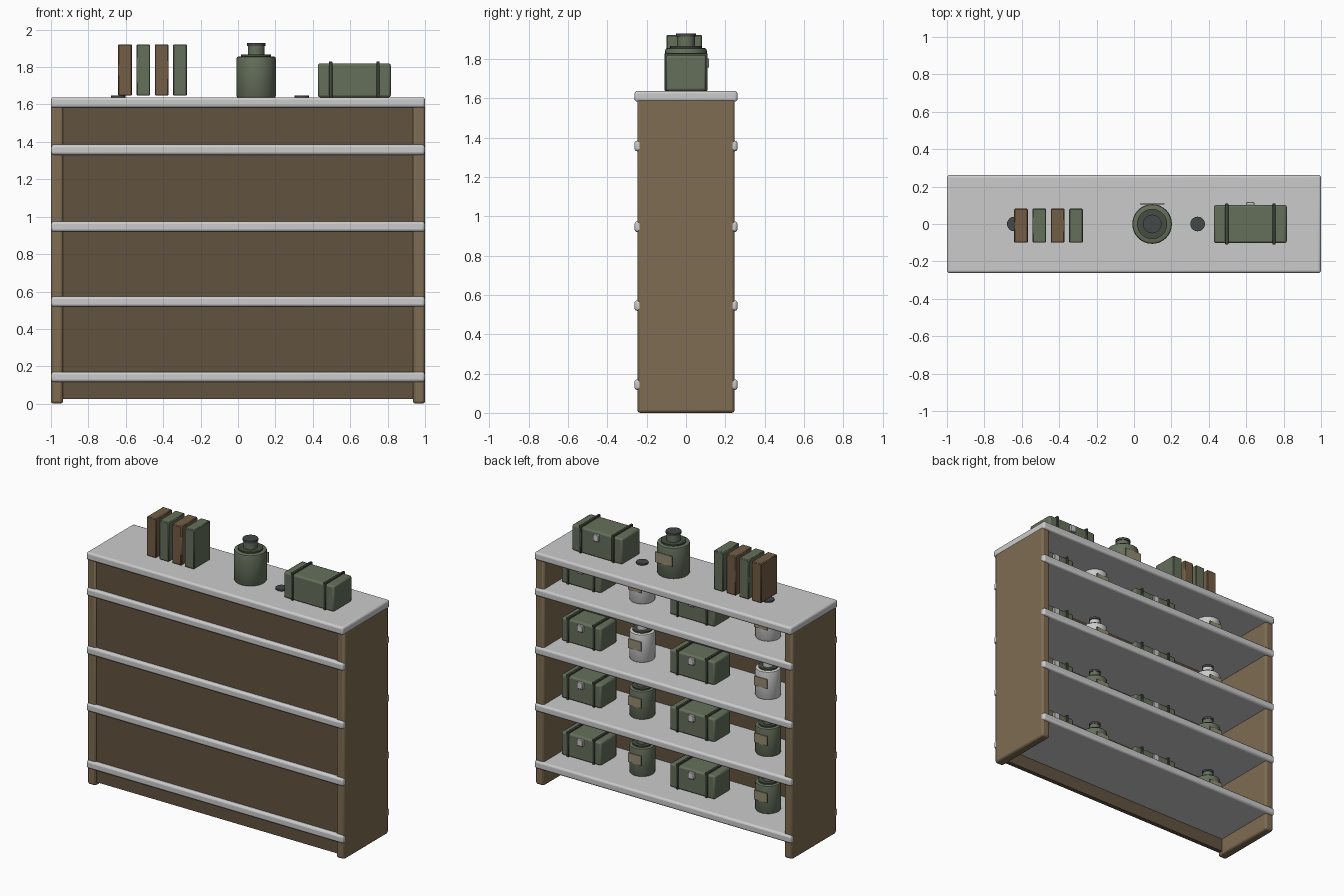
import bpy, bmesh
from math import cos, sin, pi, radians

if "Cube" in bpy.data.objects:
    bpy.data.objects.remove(bpy.data.objects["Cube"])


def material(name, r, g, b):
    m = bpy.data.materials.new(name)
    m.diffuse_color = (r, g, b, 1)
    m.use_nodes = True
    m.node_tree.nodes["Principled BSDF"].inputs["Base Color"].default_value = m.diffuse_color
    return m


WOOD = material("wood", 0.21, 0.15, 0.085)
PANEL = material("dark_wood", 0.12, 0.085, 0.05)
GREEN = material("green", 0.13, 0.16, 0.105)
STRAP = material("strap_green", 0.06, 0.075, 0.05)
BROWN = material("brown", 0.17, 0.11, 0.06)
CAP = material("cap_dark", 0.06, 0.065, 0.065)
TAN = material("label_tan", 0.3, 0.26, 0.17)


def finish(name, bm, mat, bevel=0.0, segments=2):
    bmesh.ops.recalc_face_normals(bm, faces=bm.faces)
    me = bpy.data.meshes.new(name)
    bm.to_mesh(me)
    bm.free()
    ob = bpy.data.objects.new(name, me)
    bpy.context.collection.objects.link(ob)
    if mat:
        me.materials.append(mat)
    if bevel:
        mod = ob.modifiers.new("bevel", 'BEVEL')
        mod.width, mod.segments = bevel, segments
    bpy.ops.object.select_all(action='DESELECT')
    ob.select_set(True)
    bpy.context.view_layer.objects.active = ob
    bpy.ops.object.shade_smooth_by_angle(angle=radians(35))
    return ob


def box(name, x, y, z, mat=None, bevel=0.0, segments=2):
    """Box from (min, max) pairs on each axis."""
    bm = bmesh.new()
    bmesh.ops.create_cube(bm, size=1)
    for v in bm.verts:
        for i, (lo, hi) in enumerate((x, y, z)):
            v.co[i] = hi if v.co[i] > 0 else lo
    return finish(name, bm, mat, bevel, segments)


def lathe(name, profile, x, z, mat, sides=32):
    """Closed solid of revolution from (radius, height) points."""
    bm = bmesh.new()
    rings = [[bm.verts.new((x + r * cos(2 * pi * k / sides), r * sin(2 * pi * k / sides), z + h))
              for k in range(sides)] for r, h in profile]
    for a, b in zip(rings, rings[1:]):
        for k in range(sides):
            j = (k + 1) % sides
            bm.faces.new((a[k], a[j], b[j], b[k]))
    bm.faces.new(rings[0])
    bm.faces.new(rings[-1])
    return finish(name, bm, mat)


def crate(name, x, z, w, d, h):
    y = d / 2
    box(name + "_body", (x - w / 2, x + w / 2), (-y, y), (z, z + h), GREEN, 0.012)
    for s in (-1, 1):
        sx = x + s * w * 0.325
        box(name + "_strap", (sx - 0.009, sx + 0.009), (-y - 0.007, y + 0.007),
            (z, z + h + 0.011), STRAP, 0.003, 1)
    zc = z + h * 0.78
    box(name + "_latch", (x - 0.022, x + 0.022), (y - 0.005, y + 0.015),
        (zc - 0.024, zc + 0.024), None, 0.003, 1)


def jar(name, x, z, r, h, mat):
    # body with rounded shoulder
    lathe(name + "_body", [(r * 0.95, 0), (r, h * 0.03), (r, h * 0.70), (r * 0.97, h * 0.735),
                           (r * 0.88, h * 0.75)], x, z, mat)
    # collar, neck and lid
    lathe(name + "_collar", [(r * 0.76, h * 0.73), (r * 0.76, h * 0.785)], x, z, STRAP)
    lathe(name + "_neck", [(r * 0.42, h * 0.77), (r * 0.42, h * 0.95)], x, z, mat)
    lathe(name + "_cap", [(r * 0.47, h * 0.945), (r * 0.47, h)], x, z, CAP)
    # label plate facing the open side
    zc = z + h * 0.45
    box(name + "_label", (x - r * 0.62, x + r * 0.62), (r - 0.002, r + 0.004),
        (zc - h * 0.125, zc + h * 0.125), TAN)


# carcass
for s, n in ((-1, "left"), (1, "right")):
    box(n + "_side", tuple(sorted((s, s * 0.935))), (-0.247, 0.247), (0, 1.6), WOOD, 0.014)
box("back_panel", (-0.945, 0.945), (-0.235, -0.205), (0.025, 1.6), PANEL)

# shelves and their contents
levels = [0.171, 0.573, 0.974, 1.385]
for i, z in enumerate(levels):
    box(f"shelf_{i}", (-0.999, 0.999), (-0.262, 0.262), (z - 0.054, z), None, 0.014, 3)
    crate(f"crate_a_{i}", 0.755, z, 0.31, 0.18, 0.165)
    crate(f"crate_b_{i}", -0.11, z, 0.35, 0.18, 0.165)
    for n, x in (("a", 0.34), ("b", -0.64)):
        jar(f"jar_{n}_{i}", x, z, 0.083, 0.263, GREEN if i < 2 else None)
box("top_board", (-1, 1), (-0.262, 0.262), (1.583, 1.638), None, 0.014, 3)

# objects on the top
for k in range(4):
    x = -0.605 + 0.0985 * k
    box(f"book_{k}", (x - 0.037, x + 0.037), (-0.1, 0.082), (1.647, 1.922),
        GREEN if k % 2 else BROWN, 0.005, 1)
jar("top_jar", 0.097, 1.638, 0.106, 0.292, GREEN)
crate("top_crate", 0.622, 1.638, 0.39, 0.205, 0.182)
